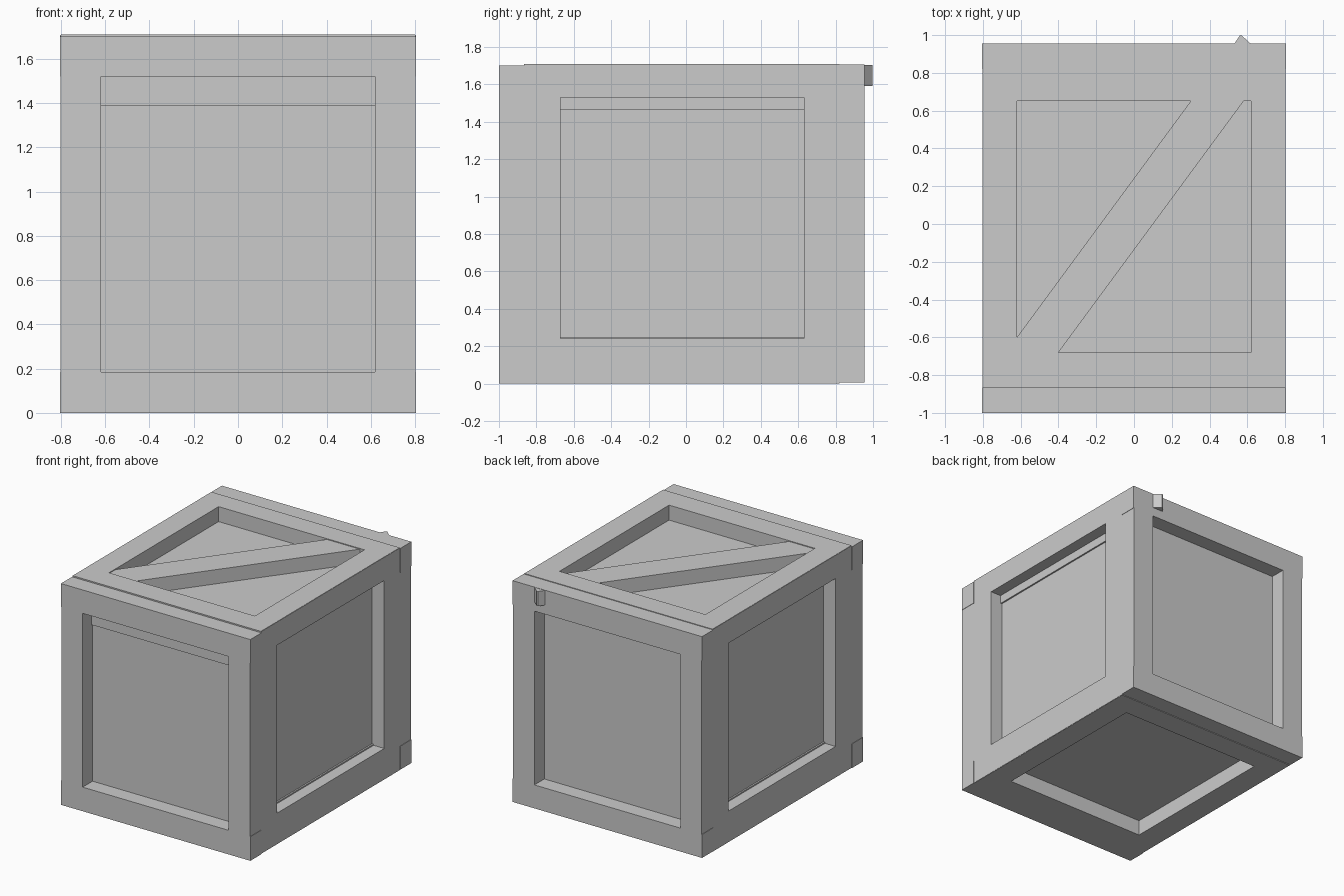
import bpy, bmesh

if "Cube" in bpy.data.objects:
    bpy.data.objects.remove(bpy.data.objects["Cube"])


def prism(name, pts, lo, hi):
    """Extrude an outline in XY from z=lo to z=hi."""
    bm = bmesh.new()
    face = bm.faces.new([bm.verts.new((x, y, lo)) for x, y in pts])
    ext = bmesh.ops.extrude_face_region(bm, geom=[face])["geom"]
    for v in ext:
        if isinstance(v, bmesh.types.BMVert):
            v.co.z = hi
    bmesh.ops.recalc_face_normals(bm, faces=bm.faces)
    mesh = bpy.data.meshes.new(name)
    bm.to_mesh(mesh)
    bm.free()
    ob = bpy.data.objects.new(name, mesh)
    bpy.context.collection.objects.link(ob)
    return ob


def box(name, x, y, z):
    x, y, z = sorted(x), sorted(y), sorted(z)
    return prism(name, [(x[0], y[0]), (x[1], y[0]), (x[1], y[1]), (x[0], y[1])], *z)


def frame(name, axis, depth, u, v, iu, iv, inset=0.0):
    """Four planks around an opening; u, v outer ranges, iu, iv the opening."""
    def plank(part, a, b):
        r = [a, b]
        r.insert(axis, depth)
        box(f"{name}_{part}", *r)
    plank("lower_rail", u, (v[0], iv[0]))
    plank("upper_rail", u, (iv[1], v[1]))
    plank("stile_a", (u[0] + inset, iu[0]), iv)
    plank("stile_b", (iu[1], u[1] - inset), iv)


X = (-0.805, 0.805)
IX = (-0.62, 0.62)
MY = (-0.865, 0.82)

# Inner box whose faces are the recessed panels
box("inner_panels", (-0.70, 0.70), (-0.88, 0.835), (0.12, 1.595))

# Front and back frames
frame("front_frame", 1, (-1.0, -0.865), X, (0, 1.70), IX, (0.185, 1.52), 0.003)
frame("back_frame", 1, (0.82, 0.955), X, (0.005, 1.705), IX, (0.185, 1.52), 0.003)

# Side frames with the thin strips under the rails
for side, s in (("right", 1), ("left", -1)):
    frame(side + "_frame", 0, (s * 0.69, s * 0.802), MY, (0.002, 1.708),
          (-0.67, 0.63), (0.24, 1.53))
    box(side + "_upper_strip", (s * 0.69, s * 0.712), (-0.67, 0.63), (1.465, 1.53))
    box(side + "_lower_strip", (s * 0.69, s * 0.712), (-0.67, 0.63), (0.24, 0.25))

# Strip at the top of the front recess
box("front_upper_strip", IX, (-0.89, -0.87), (1.39, 1.52))

# Lid and base frames
frame("lid_frame", 2, (1.585, 1.71), (-0.80, 0.80), MY, IX, (-0.68, 0.65))
frame("base_frame", 2, (0.0, 0.13), (-0.80, 0.80), MY, (-0.61, 0.61), (-0.67, 0.64))

# Diagonal brace on the lid
prism("lid_brace", [(-0.62, -0.68), (-0.40, -0.68), (0.58, 0.65), (0.30, 0.65),
                    (-0.62, -0.60)], 1.585, 1.704)

# Small peg on the back
prism("back_peg", [(0.53, 0.953), (0.62, 0.953), (0.57, 0.998), (0.56, 0.998)], 1.59, 1.703)
